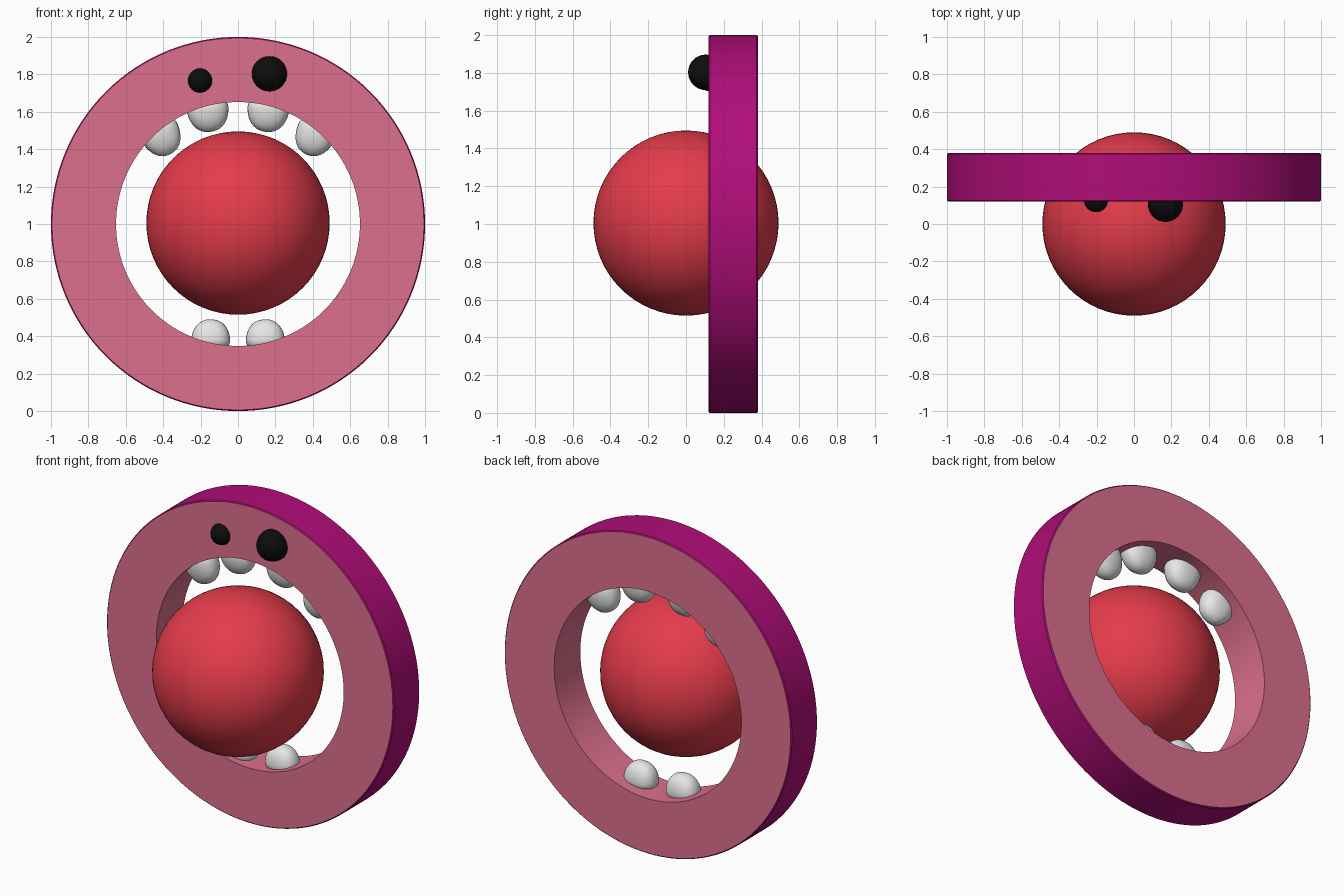
import bpy, bmesh, math
from mathutils import Matrix, Vector

if "Cube" in bpy.data.objects:
    bpy.data.objects.remove(bpy.data.objects["Cube"])


def material(name, rgb):
    m = bpy.data.materials.new(name)
    m.diffuse_color = (*rgb, 1)
    m.use_nodes = True
    m.node_tree.nodes["Principled BSDF"].inputs["Base Color"].default_value = m.diffuse_color
    return m


RED = material("red", (0.78, 0.045, 0.07))
PINK = material("pink", (0.72, 0.16, 0.27))
MAGENTA = material("magenta", (0.44, 0.004, 0.19))
WHITE = material("white", (0.8, 0.8, 0.8))
BLACK = material("black", (0.004, 0.004, 0.004))


def finish(name, bm, mats):
    bmesh.ops.recalc_face_normals(bm, faces=bm.faces)
    me = bpy.data.meshes.new(name)
    bm.to_mesh(me)
    bm.free()
    for m in mats:
        me.materials.append(m)
    me.shade_smooth()
    me.set_sharp_from_angle(angle=math.radians(35))
    ob = bpy.data.objects.new(name, me)
    bpy.context.collection.objects.link(ob)
    return ob


def sphere(name, centre, radius, mat, seg=48):
    bm = bmesh.new()
    bmesh.ops.create_uvsphere(bm, u_segments=seg, v_segments=seg // 2, radius=radius,
                              matrix=Matrix.Translation(centre))
    return finish(name, bm, [mat])


def ring(name, cz, r_in, r_out, y0, y1, seg=128):
    """Flat ring lathed around the y axis; the outer rim gets material 1."""
    c = 0.006
    profile = [(r_in, y0), (r_out - c, y0), (r_out, y0 + c),
               (r_out, y1 - c), (r_out - c, y1), (r_in, y1)]
    bm = bmesh.new()
    loops = []
    for i in range(seg):
        a = 2 * math.pi * i / seg
        loops.append([bm.verts.new((r * math.cos(a), y, cz + r * math.sin(a)))
                      for r, y in profile])
    n = len(profile)
    for i in range(seg):
        p, q = loops[i], loops[(i + 1) % seg]
        for j in range(n):
            k = (j + 1) % n
            f = bm.faces.new((p[j], p[k], q[k], q[j]))
            f.material_index = 1 if j in (1, 2, 3) else 0
    return finish(name, bm, [PINK, MAGENTA])


def tooth(name, x, z, tilt, half_width, length, depth=0.08, y=0.235):
    """Rounded, slightly boxy tooth; tip along local +z, short root in the gum."""
    def soft(v):
        return math.copysign(abs(v) ** 0.85, v)
    bm = bmesh.new()
    bmesh.ops.create_uvsphere(bm, u_segments=32, v_segments=20, radius=1)
    place = Matrix.Translation((x, y, z)) @ Matrix.Rotation(math.radians(tilt), 4, 'Y')
    for v in bm.verts:
        px, py, pz = (soft(t) for t in v.co)
        taper = 1 - 0.12 * max(pz, 0)
        v.co = place @ Vector((px * half_width * taper, py * depth * taper,
                               pz * (length if pz > 0 else 0.06)))
    return finish(name, bm, [WHITE])


# Mouth ring and ball
ring("mouth_ring", 1.0, 0.652, 1.0, 0.12, 0.38)
sphere("ball", (0, 0, 1.005), 0.49, RED, 64)

# Eyes of unequal size
sphere("small_eye", (-0.203, 0.128, 1.767), 0.065, BLACK, 32)
sphere("large_eye", (0.168, 0.105, 1.803), 0.094, BLACK, 32)

# Upper and lower teeth, both sides
for side, label in ((-1, "left"), (1, "right")):
    tooth("upper_inner_tooth_" + label, side * 0.162, 1.612, 180 + side * 8, 0.112, 0.12)
    tooth("upper_outer_tooth_" + label, side * 0.42, 1.49, 180 + side * 27, 0.108, 0.13)
    tooth("lower_tooth_" + label, side * 0.146, 0.385, side * -4, 0.104, 0.105)
